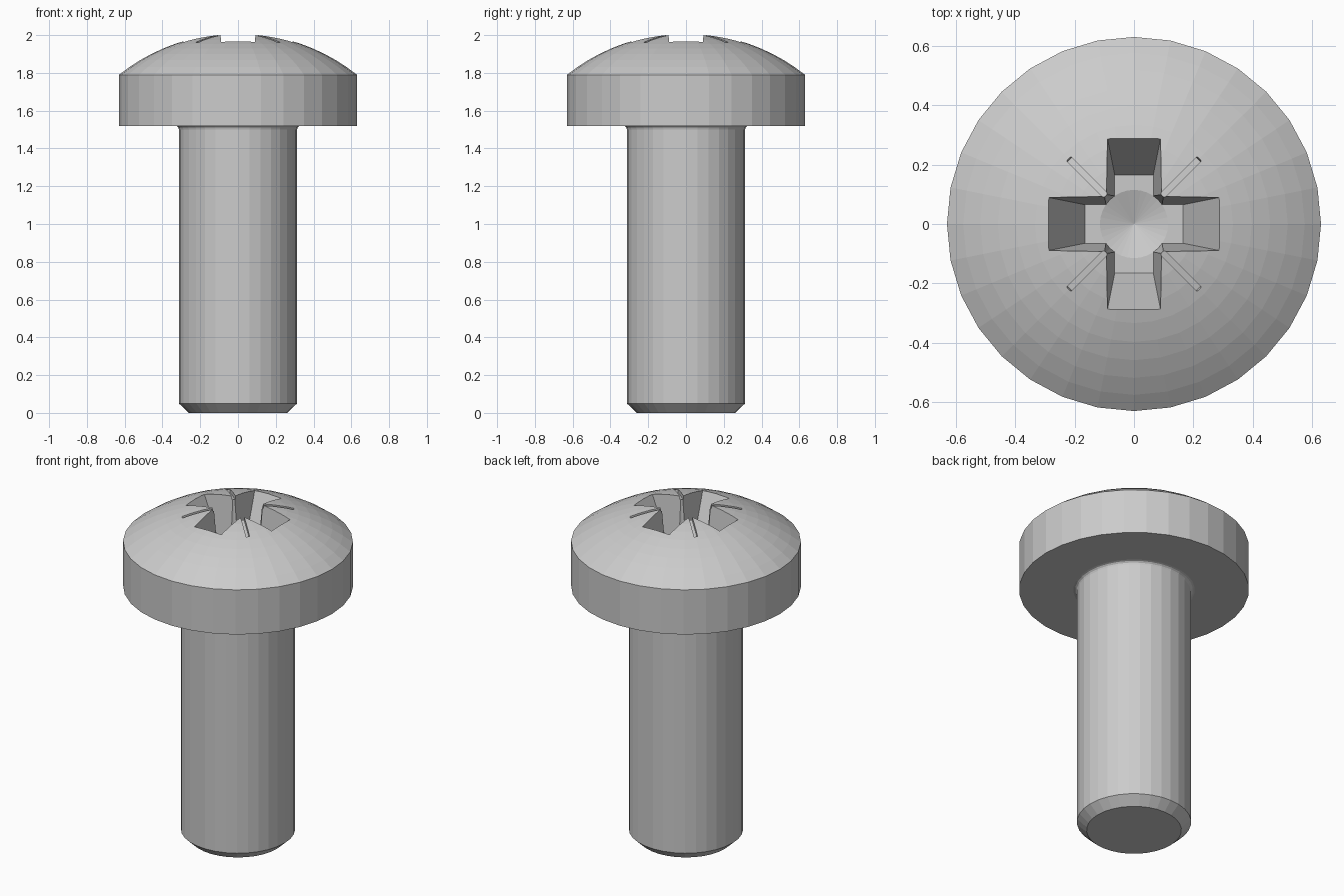
import bpy, bmesh, math
from mathutils import Matrix

if "Cube" in bpy.data.objects:
    bpy.data.objects.remove(bpy.data.objects["Cube"])

SIDES = 32


def make_object(name, bm):
    bmesh.ops.recalc_face_normals(bm, faces=bm.faces)
    mesh = bpy.data.meshes.new(name)
    bm.to_mesh(mesh)
    bm.free()
    obj = bpy.data.objects.new(name, mesh)
    bpy.context.collection.objects.link(obj)
    return obj


def lathe(name, profile, sides=SIDES):
    """Revolve (radius, z) points whose two ends lie on the axis."""
    bm = bmesh.new()
    verts = [bm.verts.new((r, 0, z)) for r, z in profile]
    edges = [bm.edges.new(p) for p in zip(verts, verts[1:])]
    bmesh.ops.spin(bm, geom=verts + edges, axis=(0, 0, 1), cent=(0, 0, 0),
                   angle=math.tau, steps=sides, use_merge=True)
    bmesh.ops.remove_doubles(bm, verts=bm.verts, dist=1e-5)
    return make_object(name, bm)


def frustum(name, low, high, turn):
    """Tapered bar; low and high are (half length, half width, z)."""
    bm = bmesh.new()
    rings = [[bm.verts.new((sx * l, sy * w, z)) for sx, sy in
              ((-1, -1), (1, -1), (1, 1), (-1, 1))] for l, w, z in (low, high)]
    for ring in rings:
        bm.faces.new(ring)
    for i in range(4):
        j = (i + 1) % 4
        bm.faces.new((rings[0][i], rings[0][j], rings[1][j], rings[1][i]))
    bmesh.ops.transform(bm, matrix=Matrix.Rotation(turn, 4, 'Z'), verts=bm.verts)
    return make_object(name, bm)


def tick(name, turn):
    """Thin shallow mark that follows the slope of the dome."""
    bm = bmesh.new()
    bmesh.ops.create_cube(bm, size=1)
    m = (Matrix.Rotation(turn, 4, 'Z') @ Matrix.Translation((0.21, 0, 2.015))
         @ Matrix.Rotation(0.21, 4, 'Y') @ Matrix.Diagonal((0.22, 0.02, 0.1, 1)))
    bmesh.ops.transform(bm, matrix=m, verts=bm.verts)
    return make_object(name, bm)


# Screw body: chamfered tip, shank, fillet, head rim and spherical dome
profile = [(0, 0), (0.26, 0), (0.313, 0.05), (0.313, 1.50)]
profile += [(0.333 - 0.02 * math.cos(a), 1.50 + 0.02 * math.sin(a))
            for a in (math.pi / 6, math.pi / 3, math.pi / 2)]
profile += [(0.63, 1.52)]
rim_z, sag, rim_r = 1.79, 0.22, 0.63
R = (rim_r ** 2 + sag ** 2) / (2 * sag)
top_angle = math.asin(rim_r / R)
for i in range(11):
    a = top_angle * (1 - i / 10)
    profile.append((R * math.sin(a), rim_z + sag - R + R * math.cos(a)))
profile[-1] = (0, profile[-1][1])
screw = lathe("screw", profile)

# Drive recess: two tapered bars, a conical core and four diagonal ticks
cutters = [frustum("recess_bar", (0.165, 0.065, 1.70), (0.327, 0.097, 2.05), t)
           for t in (0, math.pi / 2)]
cutters.append(lathe("recess_core", [(0, 1.66), (0.115, 1.70), (0.14, 2.06), (0, 2.06)]))
cutters += [tick("recess_tick", math.pi / 4 + k * math.pi / 2) for k in range(4)]

bpy.context.view_layer.objects.active = screw
for cutter in cutters:
    cutter.hide_render = True
    mod = screw.modifiers.new("cut", 'BOOLEAN')
    mod.operation = 'DIFFERENCE'
    mod.solver = 'EXACT'
    mod.object = cutter
    bpy.ops.object.modifier_apply(modifier=mod.name)
    bpy.data.objects.remove(cutter)
